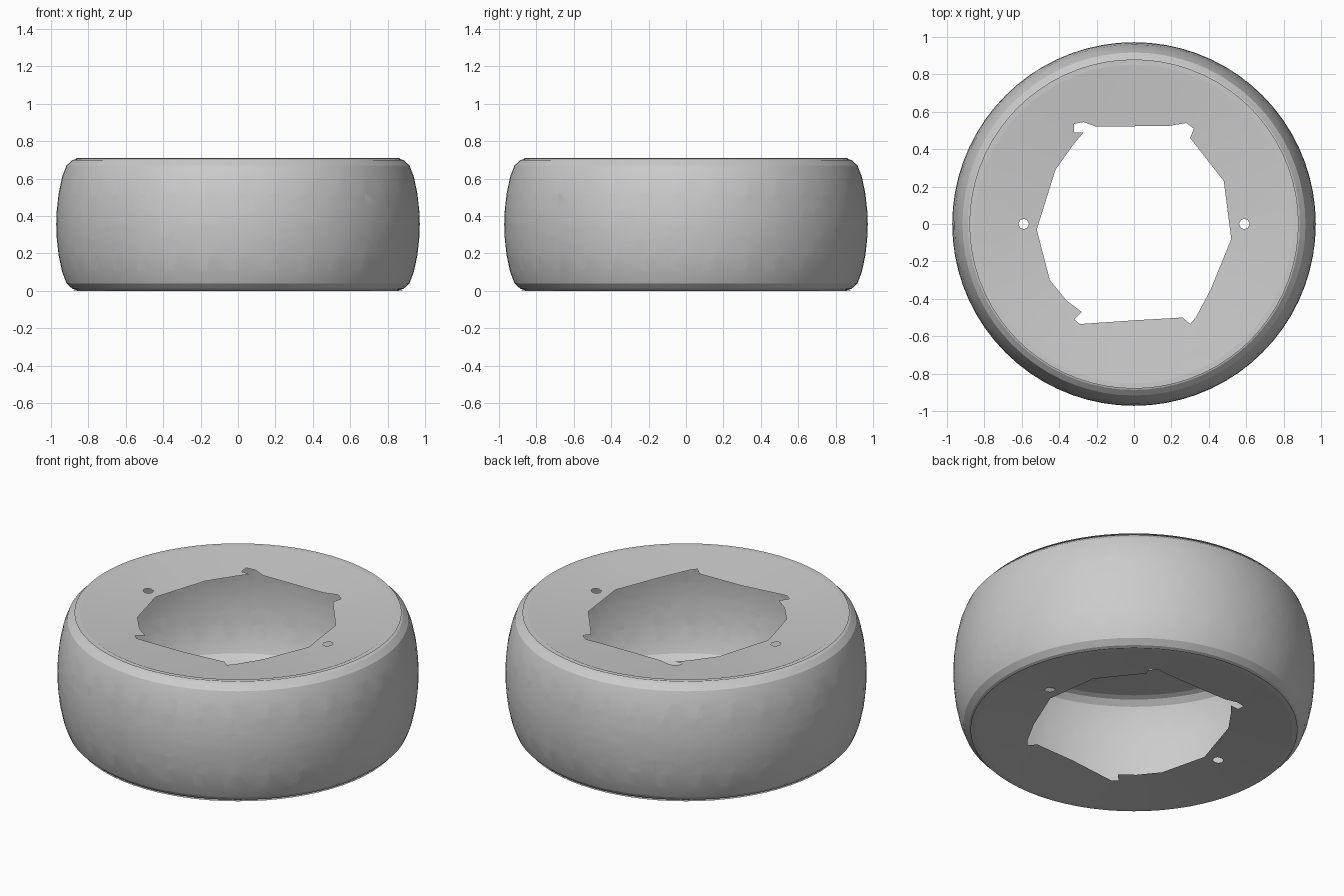
import bpy, bmesh
from math import sin, cos, pi, hypot
from mathutils import Vector
from mathutils.geometry import delaunay_2d_cdt

if "Cube" in bpy.data.objects:
    bpy.data.objects.remove(bpy.data.objects["Cube"])

H = 0.71          # tyre height
COLS = 72         # facets around
PITCHES = 11      # tread pattern repeats
DEPTH = 0.028     # groove depth

# lower half of the tread profile: (z, radius), mirrored about mid height
half = [(0, .88), (.012, .915), (.04, .945), (.1, .968), (.19, .987), (.28, .997), (H / 2, 1.0)]
profile = half + [(H - z, r) for z, r in reversed(half[:-1])]


def radius(z):
    for (z0, r0), (z1, r1) in zip(profile, profile[1:]):
        if z <= z1 + 1e-6:
            return r0 + (r1 - r0) * (z - z0) / (z1 - z0)
    return profile[-1][1]


def triangulate(polys):
    """Planar triangulation; returns verts and (triangle, source polygon ids)."""
    pts, faces = [], []
    for p in polys:
        faces.append(list(range(len(pts), len(pts) + len(p))))
        pts += [Vector(q) for q in p]
    vs, _, tris, _, _, ids = delaunay_2d_cdt(pts, [], faces, 0, 1e-5)
    return vs, list(zip(tris, ids))


def finish(bm, name):
    me = bpy.data.meshes.new(name)
    bm.to_mesh(me)
    bm.free()
    ob = bpy.data.objects.new(name, me)
    bpy.context.collection.objects.link(ob)
    bpy.ops.object.select_all(action='DESELECT')
    ob.select_set(True)
    bpy.context.view_layer.objects.active = ob
    bpy.ops.object.shade_smooth_by_angle(angle=0.4)
    return ob


def ribbon(path):
    """Outline of a groove from (u, v, width) centre points."""
    left, right = [], []
    for i, (u, v, w) in enumerate(path):
        a, b = path[max(i - 1, 0)], path[min(i + 1, len(path) - 1)]
        du, dv = b[0] - a[0], b[1] - a[1]
        n = hypot(du, dv)
        left.append((u - dv / n * w / 2, v + du / n * w / 2))
        right.append((u + dv / n * w / 2, v - du / n * w / 2))
    return left + right[::-1]


# grooves of one pitch, upper half: (angle, height above centre, width)
grooves = [
    # long sweeping groove with a spur
    [(-.18, .235, .016), (-.225, .17, .024), (-.28, .115, .028), (-.35, .075, .028),
     (-.45, .045, .026), (-.57, .03, .024), (-.72, .027, .012)],
    [(-.31, .105, .02), (-.335, .135, .01)],
    # two short slots with a splayed foot
    [(.0, .235, .024), (-.04, .165, .026), (-.075, .105, .028)],
    [(-.135, .115, .008), (-.085, .098, .026), (-.035, .088, .01)],
    [(.19, .235, .024), (.15, .165, .026), (.11, .1, .026)],
    [(.06, .105, .008), (.105, .094, .024), (.15, .092, .01)],
]


def tread_band():
    step = 2 * pi / COLS
    zs = [z for z, _ in profile]
    grid = [[(i * step, z0), ((i + 1) * step, z0), ((i + 1) * step, z1), (i * step, z1)]
            for i in range(COLS) for z0, z1 in zip(zs, zs[1:])]
    cuts = []
    for k in range(-2, PITCHES + 3):
        for g in grooves:
            for s in (1, -1):       # lower half is the upper one turned half a turn
                off = k * 2 * pi / PITCHES + (0 if s > 0 else -.06)
                poly = [(off + s * u, H / 2 + s * v) for u, v in ribbon(g)]
                us = [p[0] for p in poly]
                if max(us) > 0 and min(us) < 2 * pi:
                    cuts.append(poly)
    verts, tris = triangulate(grid + cuts)
    n = len(grid)
    bm = bmesh.new()
    bv = [bm.verts.new((radius(z) * cos(u), radius(z) * sin(u), z)) for u, z in verts]
    tag = bm.faces.layers.int.new("groove")
    for t, ids in tris:
        if any(i < n for i in ids):
            f = bm.faces.new([bv[i] for i in t])
            f[tag] = int(any(i >= n for i in ids))
    bmesh.ops.delete(bm, geom=[v for v in bm.verts if not v.link_faces], context='VERTS')
    bmesh.ops.remove_doubles(bm, verts=bm.verts[:], dist=1e-4)
    # sink the grooves
    sunk = [f for f in bm.faces if f[tag]]
    out = bmesh.ops.extrude_face_region(bm, geom=sunk)
    for v in out["geom"]:
        if isinstance(v, bmesh.types.BMVert):
            k = 1 - DEPTH / hypot(v.co.x, v.co.y)
            v.co.x *= k
            v.co.y *= k
    old = [f for f in sunk if f.is_valid and f not in set(out["geom"])]
    if old:
        bmesh.ops.delete(bm, geom=old, context='FACES')
    bmesh.ops.recalc_face_normals(bm, faces=bm.faces[:])
    finish(bm, "tread_band")


def circle(r, n, cx=0.0):
    return [(cx + r * cos(2 * pi * i / n), r * sin(2 * pi * i / n)) for i in range(n)]


# rough six-sided opening with remains of the bolt holes at its corners
opening = [(-.27, .545), (-.32, .535), (-.32, .49), (-.27, .49), (-.32, .43), (-.42, .29),
           (-.52, -.03), (-.45, -.3), (-.36, -.41), (-.28, -.47), (-.32, -.51), (-.29, -.535),
           (.0, -.515), (.26, -.5), (.3, -.535), (.33, -.5), (.41, -.35), (.52, -.08),
           (.48, .23), (.3, .46), (.32, .51), (.28, .54), (.19, .525), (-.2, .52)]


def sidewall(name, upper):
    polys = [circle(profile[0][1], COLS), circle(.76, 36), opening,
             circle(.028, 8, -.59), circle(.028, 8, .59)]
    verts, tris = triangulate(polys)
    bm = bmesh.new()
    bv = []
    for x, y in verts:
        dish = .1 * max(0, .88 - hypot(x, y))
        bv.append(bm.verts.new((x, y, H - dish if upper else dish)))
    for t, ids in tris:
        if 0 in ids and not any(i >= 2 for i in ids):
            f = bm.faces.new([bv[i] for i in t])
            f.normal_update()
            if (f.normal.z > 0) != upper:
                f.normal_flip()
    bmesh.ops.delete(bm, geom=[v for v in bm.verts if not v.link_faces], context='VERTS')
    finish(bm, name)


tread_band()
sidewall("upper_sidewall", True)
sidewall("lower_sidewall", False)
